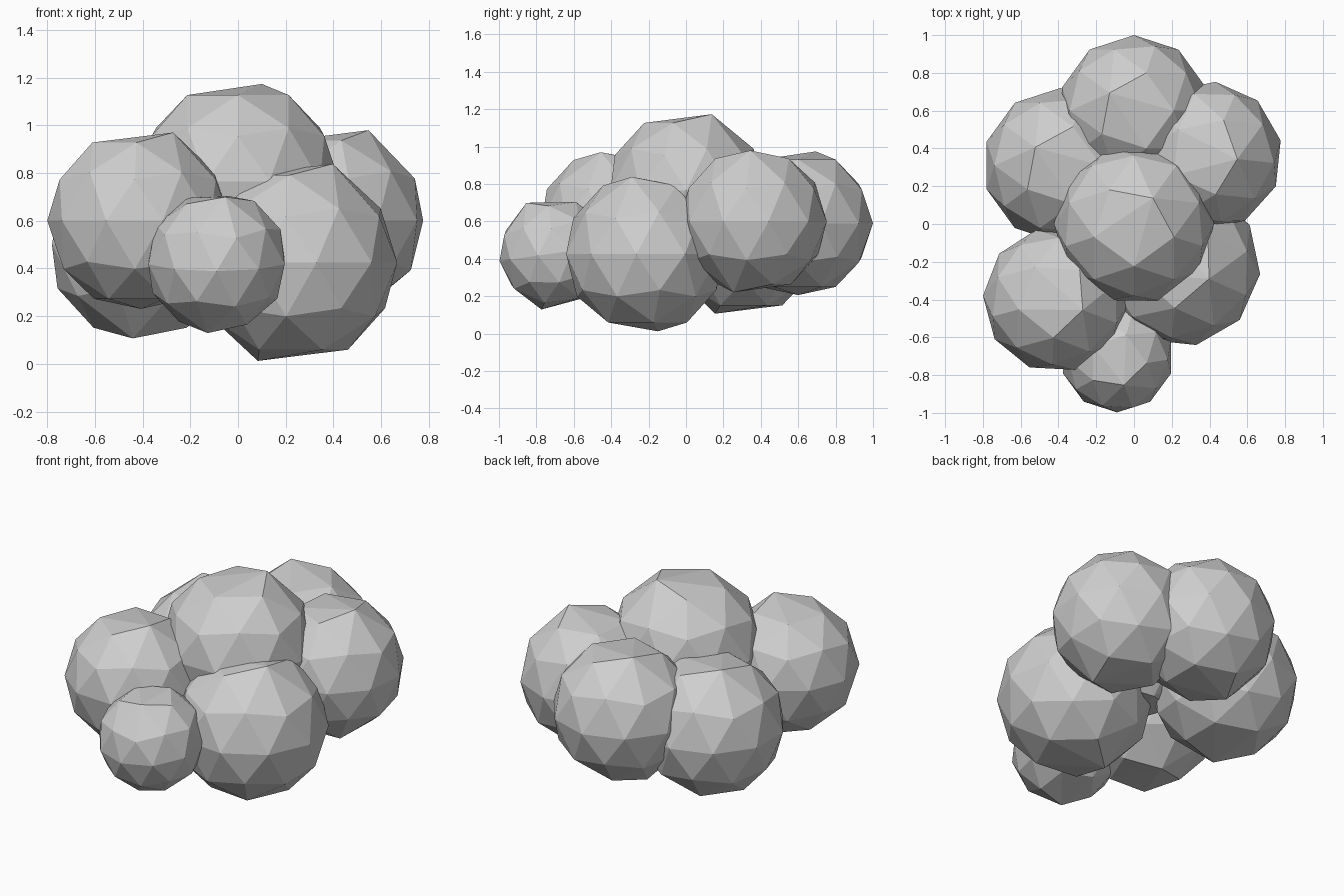
import bpy
import bmesh
from math import radians, cos, sin
from mathutils import Vector

cube = bpy.data.objects.get("Cube")
if cube:
    bpy.data.objects.remove(cube, do_unlink=True)

# Single plain grey
grey = bpy.data.materials.new("soft_grey")
grey.use_nodes = True
colour = (0.62, 0.62, 0.62, 1.0)
grey.diffuse_color = colour
grey.node_tree.nodes["Principled BSDF"].inputs["Base Color"].default_value = colour


def shift_pole(bm, radius, side, angle):
    """Merge a pole with its neighbour in one direction, giving a slanted cap."""
    aim = Vector((cos(radians(angle)), sin(radians(angle)), 0))
    pole = max(bm.verts, key=lambda v: v.co.z * side)
    near = max((e.other_vert(pole) for e in pole.link_edges), key=lambda v: v.co.dot(aim))
    out = Vector((near.co.x, near.co.y, 0)).normalized()
    peak = (out * 0.4 + Vector((0, 0, 0.96 * side))) * radius
    bmesh.ops.pointmerge(bm, verts=[pole, near], merge_co=peak)


def lump(name, centre, radius, twist, top, bottom, tilt=0):
    """Faceted ball with slanted caps; angles are degrees about z."""
    bm = bmesh.new()
    bmesh.ops.create_icosphere(bm, subdivisions=2, radius=radius)
    shift_pole(bm, radius, 1, top - twist)
    shift_pole(bm, radius, -1, bottom - twist)
    bmesh.ops.recalc_face_normals(bm, faces=bm.faces)
    mesh = bpy.data.meshes.new(name)
    bm.to_mesh(mesh)
    bm.free()
    mesh.materials.append(grey)
    ball = bpy.data.objects.new(name, mesh)
    ball.location = centre
    ball.rotation_euler = (radians(tilt), 0, radians(twist))
    bpy.context.collection.objects.link(ball)


# Crown and the ring of lumps around it
lump("top_lump", (0, 0, 0.765), 0.425, 54, top=60, bottom=90)
lump("back_lump", (0, 0.6, 0.59), 0.40, 0, top=144, bottom=180)
lump("back_left_lump", (0.39, 0.36, 0.6), 0.395, -6, top=-6, bottom=-42)
lump("back_right_lump", (-0.39, 0.31, 0.5), 0.41, 0, top=144, bottom=-108)
lump("front_right_lump", (-0.415, -0.4, 0.6), 0.385, -21, top=-21, bottom=87)
lump("front_left_lump", (0.24, -0.22, 0.425), 0.43, 48, top=-24, bottom=156)
lump("small_front_lump", (-0.09, -0.7, 0.43), 0.30, 0, top=-72, bottom=-108, tilt=8)
